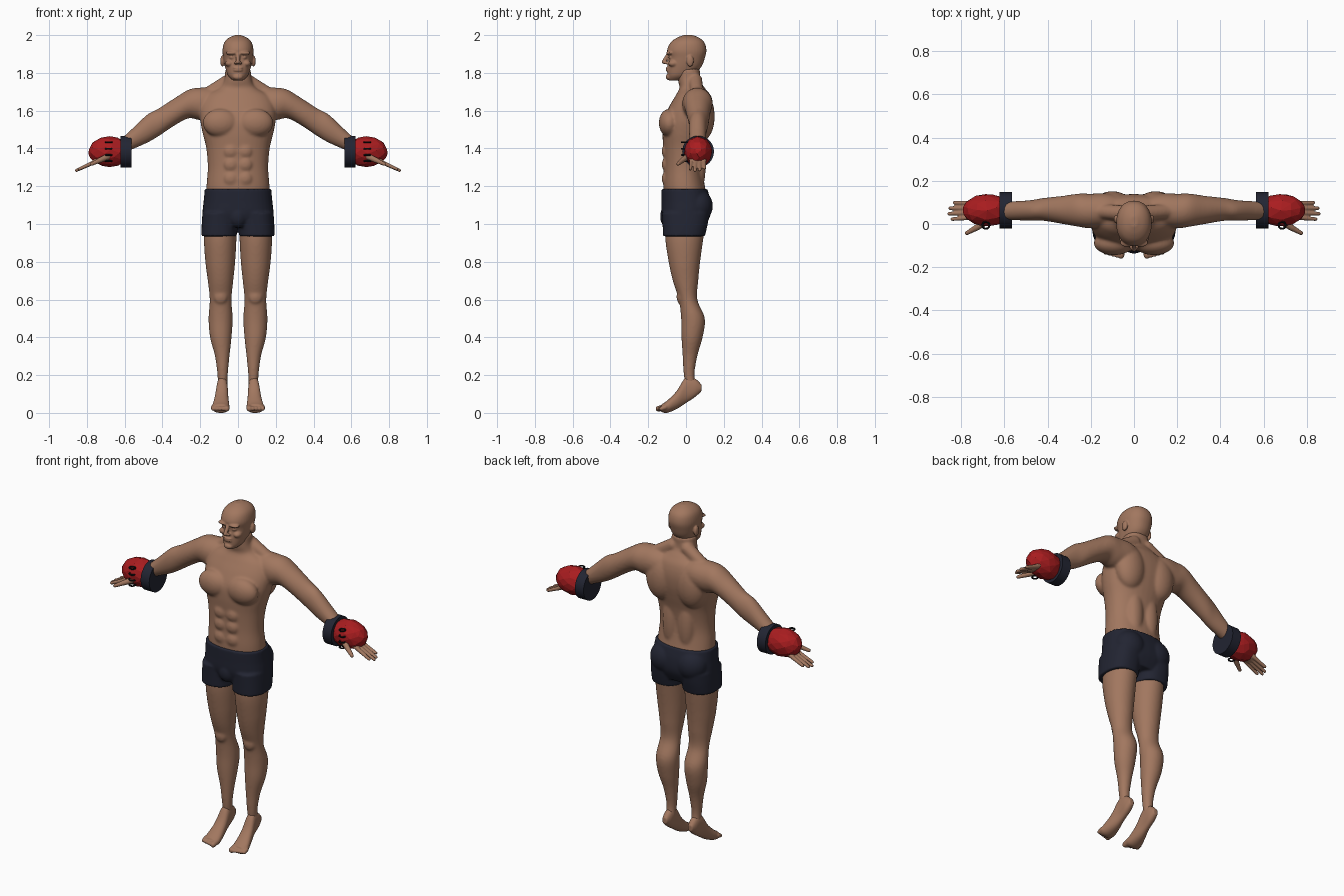
import bpy
import bmesh
import math
from mathutils import Matrix, Vector

default_cube = bpy.data.objects.get("Cube")
if default_cube:
    bpy.data.objects.remove(default_cube, do_unlink=True)


def make_material(name, color):
    material = bpy.data.materials.new(name)
    material.use_nodes = True
    material.diffuse_color = (*color, 1)
    shader = next(n for n in material.node_tree.nodes if n.type == "BSDF_PRINCIPLED")
    shader.inputs["Base Color"].default_value = (*color, 1)
    shader.inputs["Roughness"].default_value = 0.7
    return material


skin = make_material("warm skin", (0.36, 0.185, 0.115))
navy = make_material("dark navy cloth", (0.016, 0.018, 0.032))
red = make_material("red leather", (0.40, 0.012, 0.014))
black = make_material("black cord", (0.006, 0.006, 0.007))

PLACE = {
    "x": lambda t, a, b: (t, a, b),
    "y": lambda t, a, b: (a, t, b),
    "z": lambda t, a, b: (a, b, t),
}


def spline(p0, p1, p2, p3, t):
    return 0.5 * (2 * p1 + (p2 - p0) * t + (2 * p0 - 5 * p1 + 4 * p2 - p3) * t ** 2
                  + (3 * p1 - p0 - 3 * p2 + p3) * t ** 3)


def limb(bm, axis, rows, power=2.2, steps=5, segments=36):
    """Smooth loft along an axis; each row is (position, low, high, low, high)."""
    sections = []
    last = len(rows) - 1
    for i in range(last):
        near = [rows[max(0, min(last, i + k))] for k in (-1, 0, 1, 2)]
        sections += [[spline(*column, s / steps) for column in zip(*near)] for s in range(steps)]
    sections.append(rows[-1])

    def bulge(value):
        return math.copysign(abs(value) ** (2 / power), value)

    rings = []
    for pos, a0, a1, b0, b1 in sections:
        ring = []
        for k in range(segments):
            angle = math.tau * k / segments
            a = (a0 + a1) / 2 + (a1 - a0) / 2 * bulge(math.cos(angle))
            b = (b0 + b1) / 2 + (b1 - b0) / 2 * bulge(math.sin(angle))
            ring.append(bm.verts.new(PLACE[axis](pos, a, b)))
        rings.append(ring)
    for lower, upper in zip(rings, rings[1:]):
        for k in range(segments):
            n = (k + 1) % segments
            bm.faces.new((lower[k], lower[n], upper[n], upper[k]))
    bm.faces.new(rings[0])
    bm.faces.new(rings[-1])


def blob(bm, center, radii):
    matrix = Matrix.Translation(center) @ Matrix.Diagonal((*radii, 1))
    bmesh.ops.create_uvsphere(bm, u_segments=24, v_segments=16, radius=1, matrix=matrix)


def rod(bm, start, end, radius, taper=0.8):
    start, end = Vector(start), Vector(end)
    span = end - start
    turn = span.to_track_quat("Z", "Y").to_matrix().to_4x4()
    bmesh.ops.create_cone(bm, cap_ends=True, segments=16, radius1=radius, radius2=radius * taper,
                          depth=span.length, matrix=Matrix.Translation((start + end) / 2) @ turn)
    blob(bm, start, [radius] * 3)
    blob(bm, end, [radius * taper] * 3)


def mirror(bm):
    copy = bmesh.ops.duplicate(bm, geom=bm.verts[:] + bm.edges[:] + bm.faces[:])
    verts = [g for g in copy["geom"] if isinstance(g, bmesh.types.BMVert)]
    bmesh.ops.scale(bm, vec=(-1, 1, 1), verts=verts)


def finish(bm, name, material, voxel, passes):
    """Fuse the overlapping volumes into one smooth surface."""
    bmesh.ops.recalc_face_normals(bm, faces=bm.faces[:])
    mesh = bpy.data.meshes.new(name)
    bm.to_mesh(mesh)
    bm.free()
    mesh.materials.append(material)
    obj = bpy.data.objects.new(name, mesh)
    bpy.context.collection.objects.link(obj)
    fuse = obj.modifiers.new("fuse", "REMESH")
    fuse.mode = "VOXEL"
    fuse.voxel_size = voxel
    fuse.use_smooth_shade = True
    soften = obj.modifiers.new("soften", "SMOOTH")
    soften.factor = 0.5
    soften.iterations = passes
    return obj


# Body: arms, legs and paired muscles, mirrored, then the trunk
bm = bmesh.new()
limb(bm, "x", [(0.04, 0.0, 0.12, 1.57, 1.70), (0.12, -0.01, 0.14, 1.56, 1.72),
               (0.20, -0.02, 0.14, 1.55, 1.722), (0.26, -0.012, 0.14, 1.56, 1.712),
               (0.33, 0.0, 0.13, 1.525, 1.67), (0.42, 0.015, 0.12, 1.465, 1.612),
               (0.48, 0.015, 0.11, 1.43, 1.58), (0.56, 0.018, 0.105, 1.395, 1.505),
               (0.62, 0.02, 0.10, 1.37, 1.45)], power=2)
limb(bm, "z", [(1.05, 0.01, 0.165, -0.10, 0.11), (0.93, 0.008, 0.18, -0.11, 0.093),
               (0.80, 0.015, 0.173, -0.092, 0.075), (0.70, 0.025, 0.16, -0.07, 0.065),
               (0.60, 0.034, 0.15, -0.038, 0.06), (0.50, 0.028, 0.156, -0.026, 0.10),
               (0.40, 0.034, 0.148, -0.024, 0.088), (0.30, 0.045, 0.122, -0.018, 0.06),
               (0.20, 0.054, 0.109, -0.012, 0.045), (0.13, 0.056, 0.107, 0.0, 0.06)], power=2)
blob(bm, (0.092, -0.03, 0.615), (0.036, 0.02, 0.04))           # kneecap
blob(bm, (0.092, -0.088, 1.535), (0.095, 0.056, 0.075))        # chest
blob(bm, (0.10, 0.085, 1.57), (0.09, 0.067, 0.13))             # upper back
blob(bm, (0.05, 0.065, 1.32), (0.05, 0.04, 0.16))              # lower back
rod(bm, (0.045, 0.05, 1.76), (0.17, 0.06, 1.685), 0.037, 0.9)  # shoulder slope
for level in (1.24, 1.315, 1.385):
    blob(bm, (0.037, -0.108, level), (0.038, 0.02, 0.037))     # stomach
mirror(bm)
limb(bm, "z", [(1.00, -0.165, 0.165, -0.11, 0.11), (1.10, -0.17, 0.17, -0.115, 0.12),
               (1.20, -0.167, 0.167, -0.12, 0.10), (1.30, -0.16, 0.16, -0.117, 0.088),
               (1.40, -0.168, 0.168, -0.12, 0.10), (1.48, -0.187, 0.187, -0.125, 0.12),
               (1.55, -0.20, 0.20, -0.12, 0.135), (1.62, -0.20, 0.20, -0.09, 0.138),
               (1.68, -0.17, 0.17, -0.055, 0.125), (1.72, -0.10, 0.10, -0.035, 0.10),
               (1.76, -0.073, 0.073, -0.042, 0.075), (1.82, -0.068, 0.068, -0.045, 0.075)])
finish(bm, "body", skin, 0.007, 9)

# Head with ears and facial features
bm = bmesh.new()
blob(bm, (0.083, 0.022, 1.862), (0.011, 0.019, 0.03))          # ear
blob(bm, (0.032, -0.086, 1.905), (0.034, 0.02, 0.010))         # brow
blob(bm, (0.031, -0.079, 1.882), (0.016, 0.014, 0.010))        # eyelid
blob(bm, (0.046, -0.066, 1.85), (0.022, 0.028, 0.018))         # cheek
blob(bm, (0.012, -0.107, 1.853), (0.010, 0.012, 0.008))        # nostril
mirror(bm)
limb(bm, "z", [(1.76, -0.026, 0.026, -0.092, -0.02), (1.785, -0.052, 0.052, -0.098, 0.03),
               (1.83, -0.068, 0.068, -0.098, 0.08), (1.88, -0.078, 0.078, -0.092, 0.10),
               (1.92, -0.082, 0.082, -0.10, 0.108), (1.96, -0.073, 0.073, -0.082, 0.098),
               (1.985, -0.05, 0.05, -0.05, 0.072), (2.00, -0.016, 0.016, -0.012, 0.035)])
rod(bm, (0, -0.095, 1.897), (0, -0.118, 1.858), 0.010, 1.1)    # nose
for level in (1.826, 1.813):
    blob(bm, (0, -0.094, level), (0.026, 0.014, 0.006))        # lips
blob(bm, (0, -0.09, 1.778), (0.027, 0.018, 0.016))             # chin
finish(bm, "head", skin, 0.0045, 4)

# Feet on tiptoe
bm = bmesh.new()
limb(bm, "y", [(0.082, 0.068, 0.098, 0.115, 0.15), (0.05, 0.057, 0.109, 0.085, 0.18),
               (0.0, 0.054, 0.114, 0.052, 0.19), (-0.05, 0.05, 0.125, 0.02, 0.115),
               (-0.10, 0.045, 0.137, 0.0, 0.065), (-0.13, 0.048, 0.135, 0.004, 0.045)])
for toe in range(5):
    x = 0.06 + 0.018 * toe
    reach = -0.146 + 0.005 * max(0, toe - 1)
    rod(bm, (x, -0.11, 0.03), (x, reach, 0.022), 0.017 if toe == 0 else 0.012, 0.9)
mirror(bm)
finish(bm, "feet", skin, 0.0045, 4)

# Hands with spread fingers
bm = bmesh.new()
limb(bm, "x", [(0.60, 0.025, 0.10, 1.38, 1.45), (0.66, 0.02, 0.105, 1.36, 1.41),
               (0.71, 0.015, 0.11, 1.33, 1.375), (0.765, 0.018, 0.107, 1.315, 1.345)])
for finger, tip in enumerate((0.84, 0.855, 0.85, 0.83)):
    y = 0.03 + 0.022 * finger
    rod(bm, (0.75, y, 1.332), (tip, y * 1.15 - 0.012, 1.284 + (0.855 - tip) / 2), 0.0115, 0.75)
rod(bm, (0.67, 0.02, 1.365), (0.73, -0.018, 1.338), 0.018, 0.8)
rod(bm, (0.73, -0.018, 1.338), (0.773, -0.042, 1.318), 0.014, 0.7)
mirror(bm)
finish(bm, "hands", skin, 0.004, 3)

# Shorts
bm = bmesh.new()
limb(bm, "z", [(1.06, 0.0, 0.188, -0.127, 0.125), (1.0, 0.004, 0.192, -0.124, 0.115),
               (0.935, 0.006, 0.194, -0.122, 0.10)], power=2.4)
blob(bm, (0.085, 0.062, 1.095), (0.09, 0.08, 0.09))
mirror(bm)
limb(bm, "z", [(1.185, -0.176, 0.176, -0.13, 0.113), (1.12, -0.182, 0.182, -0.13, 0.13),
               (1.05, -0.188, 0.188, -0.128, 0.13), (0.985, -0.175, 0.175, -0.105, 0.10)], power=2.4)
blob(bm, (0, -0.095, 1.04), (0.05, 0.042, 0.06))
finish(bm, "shorts", navy, 0.007, 4)

# Gloves: faceted padding, wrist cuff and cord loops on each side
for side, label in ((1, "left"), (-1, "right")):
    bpy.ops.mesh.primitive_ico_sphere_add(subdivisions=3, radius=1, location=(0.68 * side, 0.064, 1.383))
    glove = bpy.context.object
    glove.name = label + "_glove"
    glove.scale = (0.112 * side, 0.074, 0.08)
    bpy.ops.object.transform_apply(location=False, rotation=False, scale=True)
    glove.data.flip_normals() if side < 0 and glove.data.polygons[0].normal.dot(
        glove.data.polygons[0].center) < 0 else None
    facet = glove.modifiers.new("facets", "DECIMATE")
    facet.ratio = 0.4
    glove.data.materials.append(red)

    bpy.ops.mesh.primitive_cylinder_add(vertices=32, radius=0.084, depth=0.056,
                                        location=(0.593 * side, 0.064, 1.383),
                                        rotation=(0, math.pi / 2, 0))
    cuff = bpy.context.object
    cuff.name = label + "_wrist_cuff"
    cuff.data.materials.append(navy)
    bpy.ops.object.shade_smooth_by_angle()

    for number, level in enumerate((1.433, 1.398, 1.365, 1.333)):
        bpy.ops.mesh.primitive_torus_add(major_radius=0.016, minor_radius=0.0045, major_segments=20,
                                         minor_segments=8, location=(0.685 * side, -0.006, level))
        loop = bpy.context.object
        loop.name = f"{label}_cord_loop_{number + 1}"
        loop.data.materials.append(black)
        bpy.ops.object.shade_smooth_by_angle()
